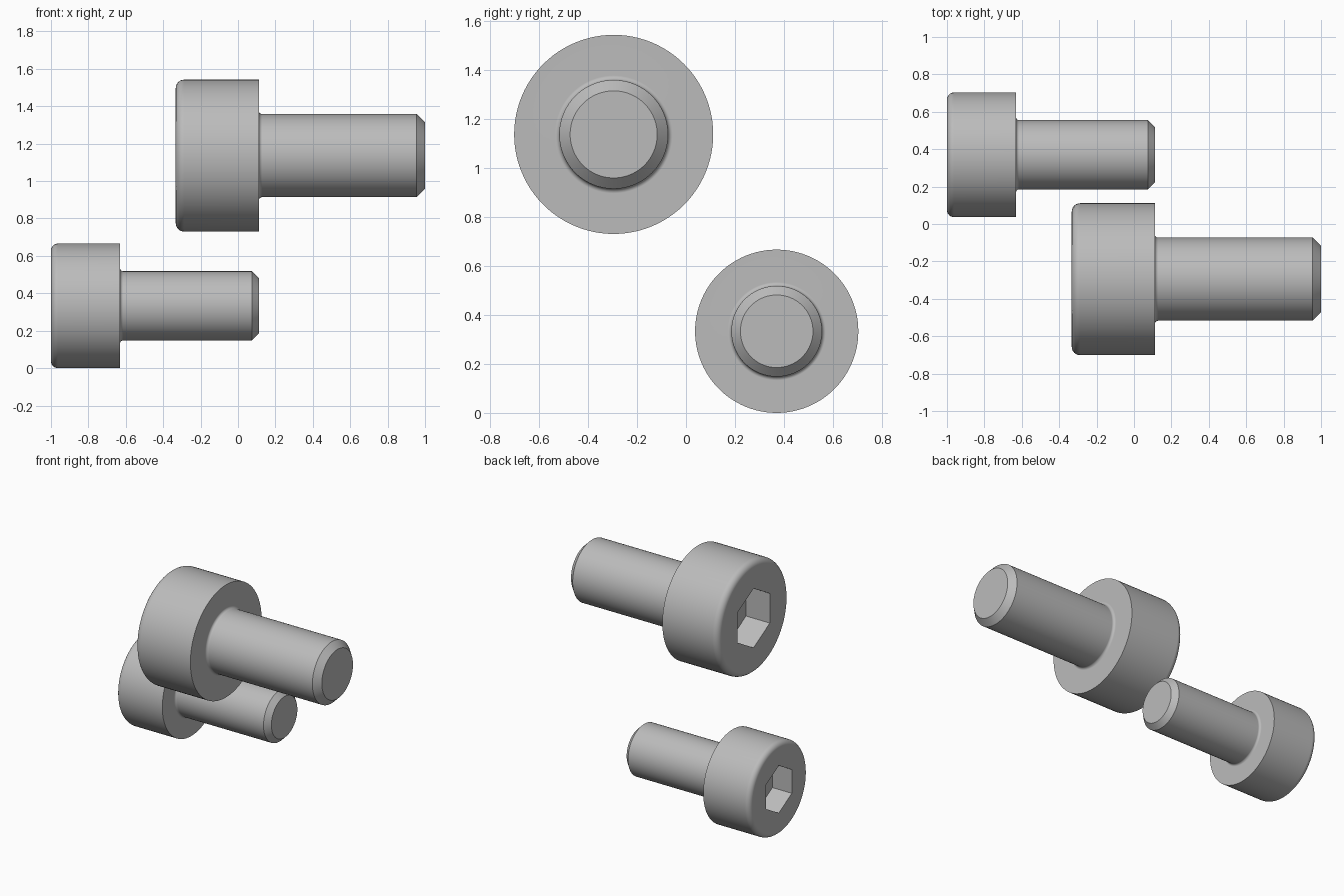
import bpy
import bmesh
from math import sin, cos, pi, radians

cube = bpy.data.objects.get("Cube")
if cube:
    bpy.data.objects.remove(cube, do_unlink=True)

SEGMENTS = 96

steel = bpy.data.materials.new("grey steel")
steel.use_nodes = True
GREY = (0.5, 0.5, 0.5, 1)
steel.diffuse_color = GREY
steel.node_tree.nodes["Principled BSDF"].inputs["Base Color"].default_value = GREY


def hex_radius(apothem, angle):
    """Distance from the axis to a hexagon with corners up and down."""
    return apothem / cos(angle % (pi / 3) - pi / 6)


def arc(cx, cr, radius, start, end, steps=6):
    """Profile points of a fillet, as (x, radius from axis)."""
    angles = [radians(start + (end - start) * i / steps) for i in range(steps + 1)]
    return [(cx + radius * cos(a), cr + radius * sin(a)) for a in angles]


def socket_screw(name, size, length, head_radius, key, depth, location):
    """Screw along +x, with the outer face of its head at x = 0."""
    shaft = size / 2
    edge, neck, chamfer = size * 0.1, size * 0.042, size * 0.1
    end = size + length
    # Outline from the rounded head edge, under the head, to the chamfered tip
    profile = arc(edge, head_radius - edge, edge, 180, 90)
    profile += [(size, head_radius)]
    profile += arc(size + neck, shaft + neck, neck, 180, 270)
    profile += [(end - chamfer, shaft), (end, shaft - chamfer)]

    bm = bmesh.new()
    angles = [2 * pi * i / SEGMENTS for i in range(SEGMENTS)]

    def ring(x, radius_at):
        return [bm.verts.new((x, radius_at(a) * sin(a), radius_at(a) * cos(a)))
                for a in angles]

    # Hexagonal socket, then the turned body
    rings = [ring(x, lambda a: hex_radius(key / 2, a)) for x in (depth, 0)]
    rings += [ring(x, lambda a, r=r: r) for x, r in profile]
    for one, two in zip(rings, rings[1:]):
        for i in range(SEGMENTS):
            j = (i + 1) % SEGMENTS
            bm.faces.new((one[i], one[j], two[j], two[i]))
    # Socket floor and shaft tip
    bm.faces.new(rings[0])
    bm.faces.new(rings[-1])
    bmesh.ops.recalc_face_normals(bm, faces=bm.faces)

    mesh = bpy.data.meshes.new(name)
    bm.to_mesh(mesh)
    bm.free()
    mesh.materials.append(steel)
    screw = bpy.data.objects.new(name, mesh)
    screw.location = location
    bpy.context.collection.objects.link(screw)

    # Smooth turned surfaces, crisp edges
    bpy.ops.object.select_all(action='DESELECT')
    screw.select_set(True)
    bpy.context.view_layer.objects.active = screw
    bpy.ops.object.shade_smooth_by_angle(angle=radians(30))
    normals = screw.modifiers.new("Flat face normals", 'WEIGHTED_NORMAL')
    normals.keep_sharp = True


socket_screw("large_socket_screw", 0.444, 0.889, 0.406, 0.37, 0.19, (-0.333, -0.295, 1.136))
socket_screw("small_socket_screw", 0.37, 0.741, 0.333, 0.296, 0.155, (-1, 0.37, 0.333))
